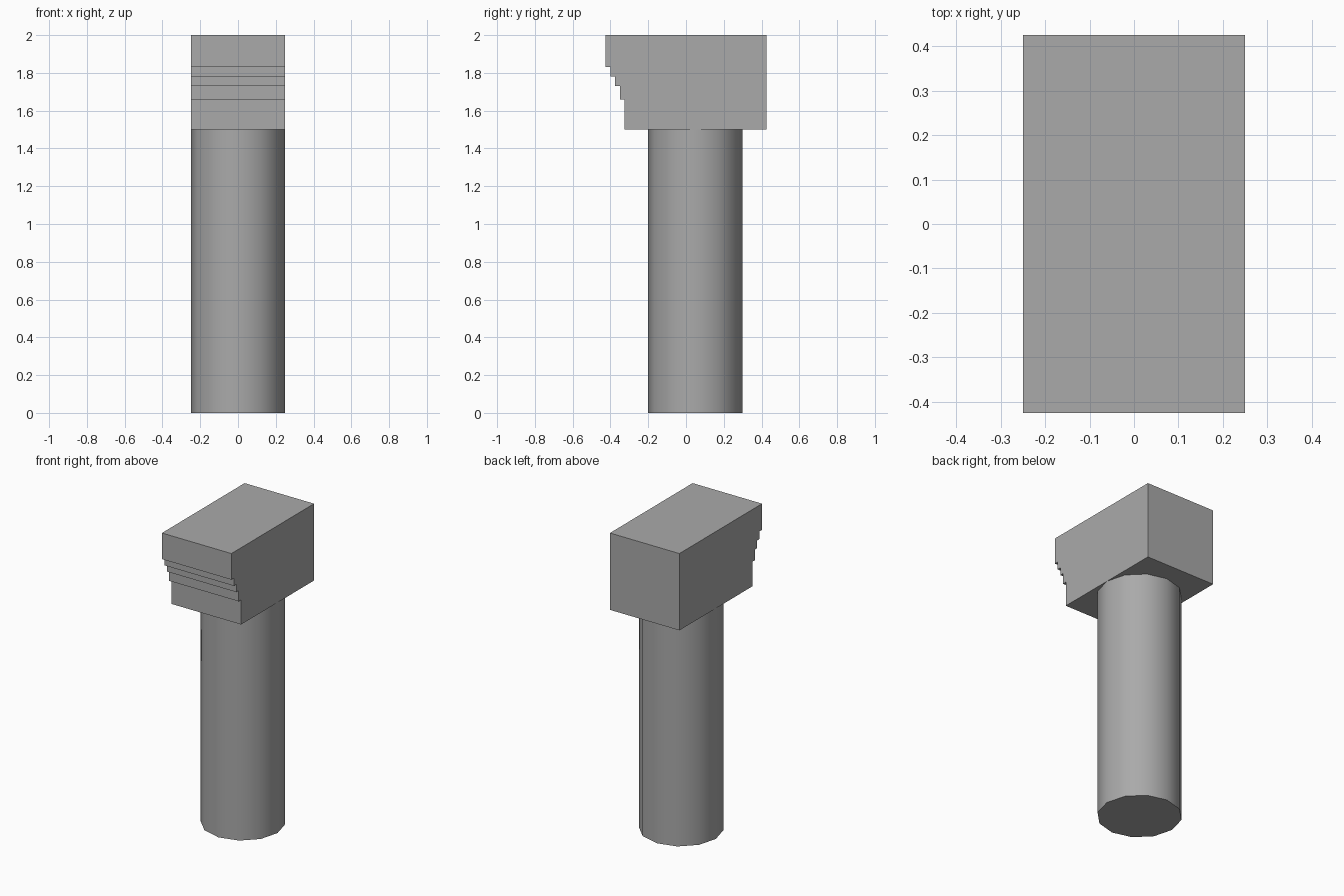
import bpy
import bmesh
from mathutils import Vector

cube = bpy.data.objects.get("Cube")
if cube:
    bpy.data.objects.remove(cube, do_unlink=True)

# Single stone colour
GREY = (0.4, 0.4, 0.4, 1.0)
stone = bpy.data.materials.new("stone_grey")
stone.use_nodes = True
stone.diffuse_color = GREY
stone.node_tree.nodes["Principled BSDF"].inputs["Base Color"].default_value = GREY

HALF_WIDTH = 0.25
HALF_DEPTH = 0.425
BASE_Z, TOP_Z = 1.5, 2.0


def add_prism(name, outline, direction):
    """Extrude a closed outline into a solid object."""
    bm = bmesh.new()
    face = bm.faces.new([bm.verts.new(p) for p in outline])
    extruded = bmesh.ops.extrude_face_region(bm, geom=[face])["geom"]
    moved = [v for v in extruded if isinstance(v, bmesh.types.BMVert)]
    bmesh.ops.translate(bm, verts=moved, vec=Vector(direction))
    bmesh.ops.recalc_face_normals(bm, faces=bm.faces)
    mesh = bpy.data.meshes.new(name)
    bm.to_mesh(mesh)
    bm.free()
    obj = bpy.data.objects.new(name, mesh)
    bpy.context.collection.objects.link(obj)
    mesh.materials.append(stone)
    return obj


# Stepped capital: each front step recedes evenly towards the shaft
step_heights = [TOP_Z, 1.83, 1.78, 1.73, 1.66, BASE_Z]
profile = [(HALF_DEPTH, BASE_Z), (HALF_DEPTH, TOP_Z)]
for i, (upper, lower) in enumerate(zip(step_heights, step_heights[1:])):
    y = -HALF_DEPTH + i * 0.025
    profile += [(y, upper), (y, lower)]
add_prism("capital", [(-HALF_WIDTH, y, z) for y, z in profile],
          (2 * HALF_WIDTH, 0, 0))

# Twelve-sided round shaft, smooth around its sides
bpy.ops.mesh.primitive_cylinder_add(vertices=12, radius=HALF_WIDTH, depth=BASE_Z,
                                    location=(0, 0.05, BASE_Z / 2))
shaft = bpy.context.object
shaft.name = "shaft"
shaft.data.materials.append(stone)
bpy.ops.object.shade_smooth_by_angle(angle=0.7)
